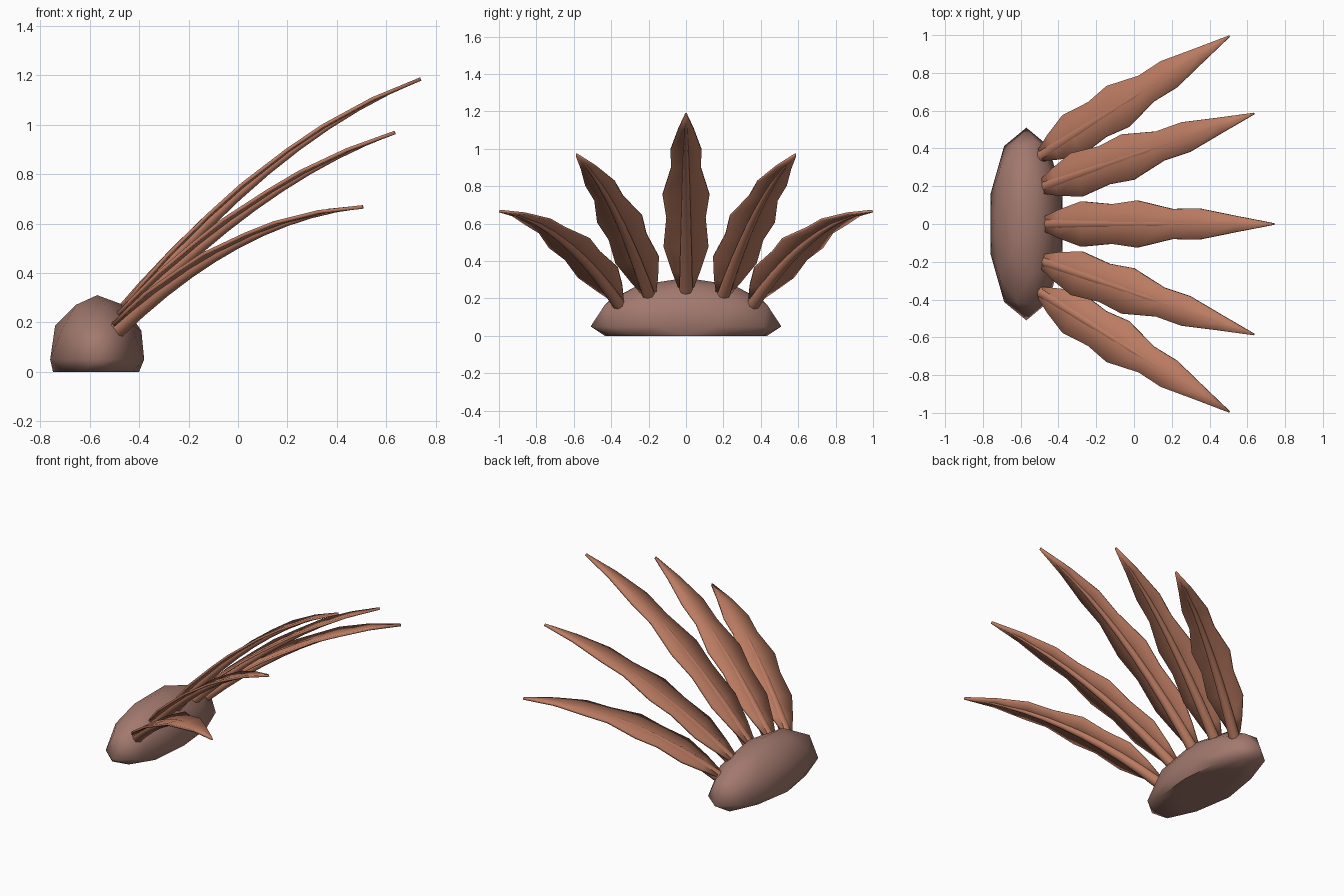
import bpy, bmesh, math
from mathutils import Vector

if "Cube" in bpy.data.objects:
    bpy.data.objects.remove(bpy.data.objects["Cube"])


def material(name, rgb):
    m = bpy.data.materials.new(name)
    m.diffuse_color = (*rgb, 1)
    m.use_nodes = True
    m.node_tree.nodes["Principled BSDF"].inputs["Base Color"].default_value = m.diffuse_color
    return m


LEAF = material("terracotta leaf", (0.50, 0.20, 0.122))
ROCK = material("mauve brown base", (0.36, 0.19, 0.155))


def finish(bm, name, mat, angle):
    bmesh.ops.recalc_face_normals(bm, faces=bm.faces)
    me = bpy.data.meshes.new(name)
    bm.to_mesh(me)
    bm.free()
    me.materials.append(mat)
    ob = bpy.data.objects.new(name, me)
    bpy.context.collection.objects.link(ob)
    bpy.ops.object.select_all(action='DESELECT')
    ob.select_set(True)
    bpy.context.view_layer.objects.active = ob
    bpy.ops.object.shade_smooth_by_angle(angle=math.radians(angle))
    return ob


# Base: stretched icosphere with its underside flattened onto the ground
bm = bmesh.new()
bmesh.ops.create_icosphere(bm, subdivisions=2, radius=1)
for v in bm.verts:
    v.co = (-0.57 + 0.2 * v.co.x, 0.51 * v.co.y, max(0, 0.05 + 0.26 * v.co.z))
finish(bm, "base", ROCK, 50)

# Wavy blade outline: position along the leaf, half width
OUTLINE = [(0, .035), (.07, .075), (.17, .12), (.30, .105), (.41, .125),
           (.56, .08), (.68, .082), (.84, .042), (1, .004)]


def frame(root, mid_z, tip, t):
    """Point on the arched midline with its width and normal directions."""
    rise = tip.z - root.z
    c = 2 * rise - 4 * (mid_z - root.z)
    b = rise - c
    p = root.lerp(tip, t)
    p.z = root.z + b * t + c * t * t
    d = tip - root
    T = Vector((d.x, d.y, b + 2 * c * t)).normalized()
    Y = Vector((0, 1, 0))
    W = (Y - T * Y.dot(T)).normalized()
    flat = Vector((-T.y, T.x, 0)).normalized()
    W = (W * 0.7 + flat * 0.3).normalized()
    return p, W, T.cross(W).normalized()


def leaf(name, root, mid_z, tip):
    root, tip = Vector(root), Vector(tip)
    # Blade: shallow V sheet, thickened
    bm = bmesh.new()
    rows = []
    for t, w in OUTLINE:
        p, W, N = frame(root, mid_z, tip, t)
        rows.append([bm.verts.new(p + W * w * s + N * (0.06 * w * abs(s)))
                     for s in (-1, 0, 1)])
    for a, b in zip(rows, rows[1:]):
        for i in range(2):
            bm.faces.new((a[i], b[i], b[i + 1], a[i + 1]))
    ob = finish(bm, name + "_blade", LEAF, 40)
    mod = ob.modifiers.new("thickness", 'SOLIDIFY')
    mod.thickness = 0.014
    mod.offset = 0
    # Midrib: tapering tube along the underside
    bm = bmesh.new()
    rings, sides, steps = [], 8, 10
    for k in range(steps + 1):
        t = -0.025 + 1.02 * k / steps
        r = 0.032 * (1 - k / steps) + 0.004
        p, W, N = frame(root, mid_z, tip, t)
        p = p - N * 0.5 * r
        rings.append([bm.verts.new(p + (W * math.cos(a) + N * math.sin(a)) * r)
                      for a in (math.tau * i / sides for i in range(sides))])
    for a, b in zip(rings, rings[1:]):
        for i in range(sides):
            j = (i + 1) % sides
            bm.faces.new((a[i], a[j], b[j], b[i]))
    bm.faces.new(rings[0])
    bm.faces.new(rings[-1])
    finish(bm, name + "_midrib", LEAF, 50)


# Fan of five leaves, mirrored about the centre one
leaf("centre_leaf", (-0.48, 0, 0.245), 0.84, (0.74, 0, 1.185))
for side, s in (("left", 1), ("right", -1)):
    leaf(side + "_inner_leaf", (-0.49, s * 0.195, 0.22), 0.69, (0.635, s * 0.585, 0.968))
    leaf(side + "_outer_leaf", (-0.49, s * 0.365, 0.195), 0.535, (0.505, s * 0.995, 0.667))
